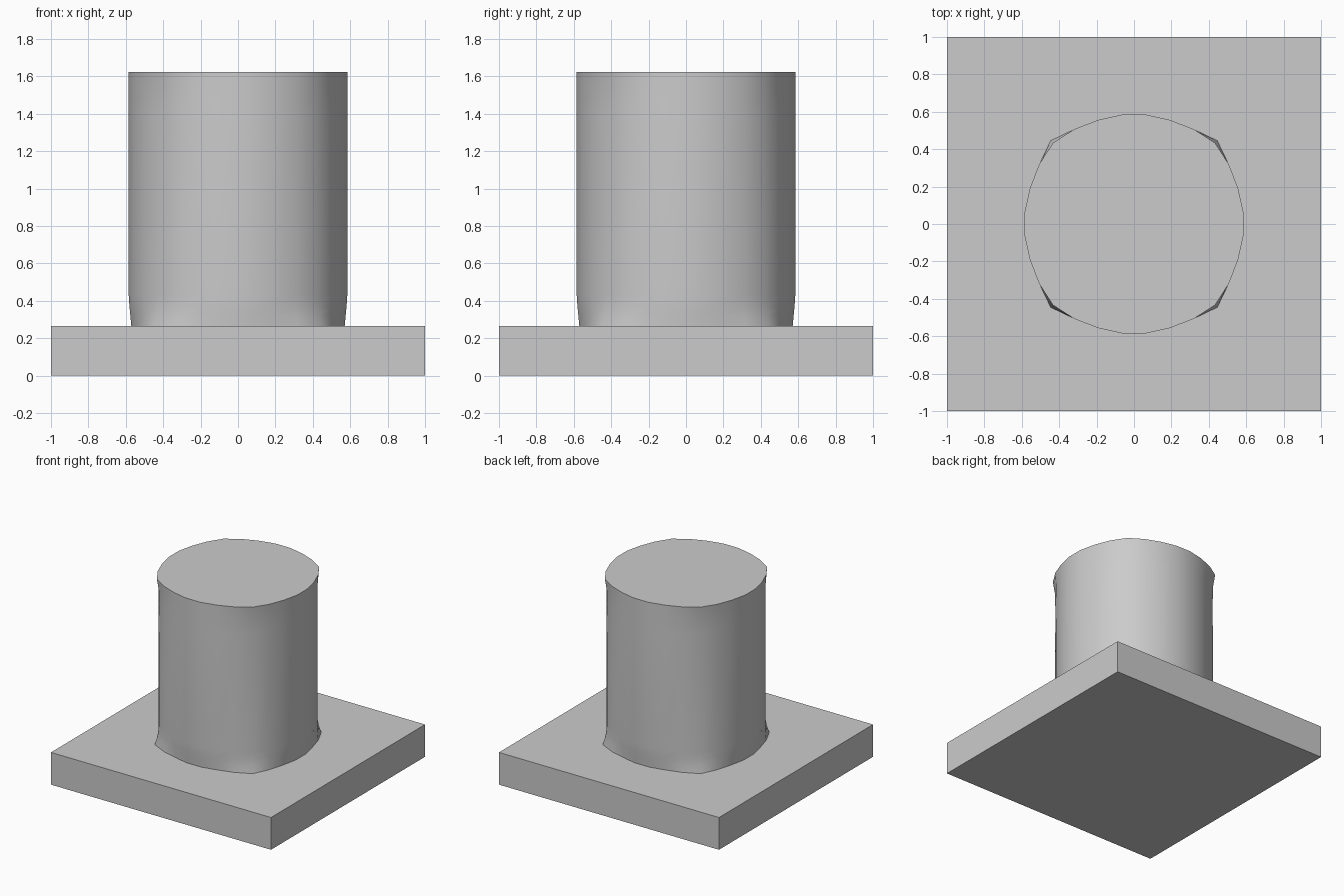
import bpy, bmesh, math

if "Cube" in bpy.data.objects:
    bpy.data.objects.remove(bpy.data.objects["Cube"])

SIDES = 28
# Column levels: height, radius on the axes, radius on the diagonals
LEVELS = [(0.265, 0.574, 0.630), (0.32, 0.579, 0.612), (0.37, 0.584, 0.602),
          (0.43, 0.588, 0.597), (1.40, 0.588, 0.595), (1.53, 0.588, 0.599),
          (1.625, 0.588, 0.613)]


def add_object(name, bm):
    bmesh.ops.recalc_face_normals(bm, faces=bm.faces)
    mesh = bpy.data.meshes.new(name)
    bm.to_mesh(mesh)
    bm.free()
    obj = bpy.data.objects.new(name, mesh)
    bpy.context.collection.objects.link(obj)
    return obj


# Square base plate
bm = bmesh.new()
bmesh.ops.create_cube(bm, size=1)
for v in bm.verts:
    v.co = (v.co.x * 2, v.co.y * 2, (v.co.z + 0.5) * 0.265)
add_object("base_plate", bm)

# Round column, drawn out slightly on the diagonals at both ends
bm = bmesh.new()
rings = []
for z, r_axis, r_diag in LEVELS:
    ring = []
    for i in range(SIDES):
        a = (i + 0.5) * math.tau / SIDES
        w = abs(math.sin(2 * a)) ** 8
        r = r_axis + (r_diag - r_axis) * w
        ring.append(bm.verts.new((r * math.cos(a), r * math.sin(a), z)))
    rings.append(ring)
for lo, hi in zip(rings, rings[1:]):
    for i in range(SIDES):
        j = (i + 1) % SIDES
        bm.faces.new((lo[i], lo[j], hi[j], hi[i]))
bm.faces.new(rings[-1])
bm.faces.new(rings[0][::-1])
column = add_object("column", bm)

# Smooth wall with crisp cap edges
bpy.context.view_layer.objects.active = column
column.select_set(True)
bpy.ops.object.shade_smooth_by_angle(angle=math.radians(40))
